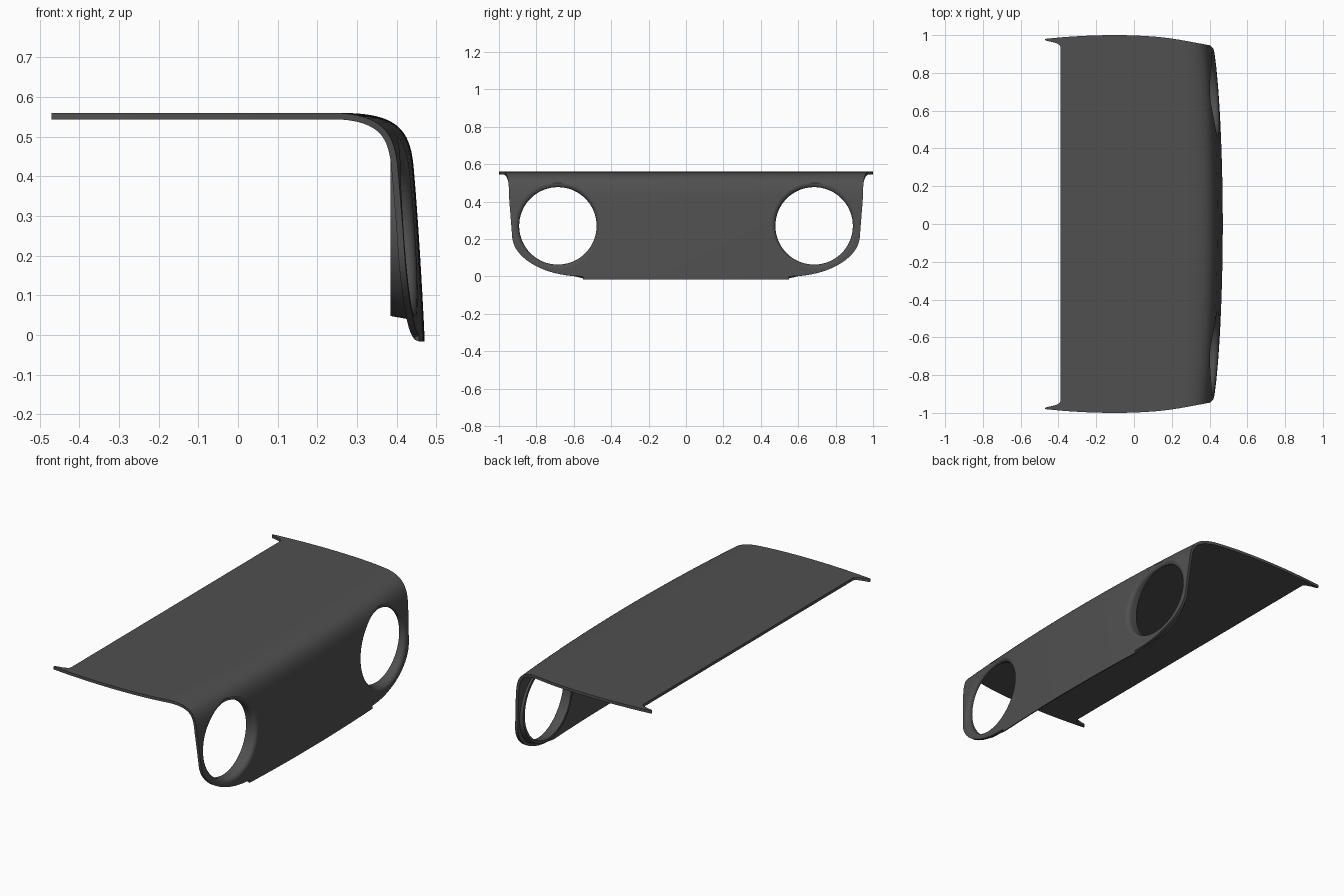
import bpy, bmesh, math
from mathutils import Vector
from mathutils.geometry import interpolate_bezier

if "Cube" in bpy.data.objects:
    bpy.data.objects.remove(bpy.data.objects["Cube"])

mat = bpy.data.materials.new("dark_grey")
mat.diffuse_color = (0.08, 0.08, 0.08, 1)
mat.use_nodes = True
mat.node_tree.nodes["Principled BSDF"].inputs["Base Color"].default_value = mat.diffuse_color

HOLE_Y, HOLE_Z, HOLE_R, RIM_R = 0.685, 0.27, 0.207, 0.23


def clamp(v):
    return max(0.0, min(1.0, v))


def bow(x, y):
    # front bends back toward both ends
    k = clamp((x - 0.1) / 0.3)
    return 0.045 * y * y * k * k * (3 - 2 * k)


def half_width(x, z):
    if z >= 0.42:
        d = (x + 0.1) / 0.52
        return 1 - 0.05 * d * d if x > -0.1 else 1 - 0.02 * ((x + 0.1) / 0.37) ** 2
    if z >= 0.22:
        return 0.93 + 0.016 * (z - 0.22) / 0.2
    return 0.55 + 0.38 * math.sqrt(max(0, 1 - ((0.22 - z) / 0.22) ** 2))


# side profile: flat top, rounded shoulder, leaning front
def bez(pts, n):
    return [(p.x, p.y) for p in interpolate_bezier(*[Vector((a, b, 0)) for a, b in pts], n)]


profile = [(-0.39 + 0.65 * i / 20, 0.56) for i in range(20)]
profile += bez([(0.26, 0.56), (0.40, 0.56), (0.435, 0.52), (0.443, 0.42)], 20)
front = bez([(0.443, 0.42), (0.452, 0.32), (0.463, 0.15), (0.47, 0.0)], 200)
profile += [front[round(199 * (1 - (1 - i / 30) ** 2))] for i in range(1, 31)]


def front_x(y, z):
    for (x0, z0), (x1, z1) in zip(profile, profile[1:]):
        if z1 <= z <= z0 and z0 > z1:
            x = x0 + (x1 - x0) * (z0 - z) / (z0 - z1)
            return x - bow(x, y)
    return profile[-1][0] - bow(0.47, y)


def make_object(name, bm):
    me = bpy.data.meshes.new(name)
    bm.to_mesh(me)
    bm.free()
    me.materials.append(mat)
    ob = bpy.data.objects.new(name, me)
    bpy.context.collection.objects.link(ob)
    return ob


def activate(ob):
    bpy.ops.object.select_all(action='DESELECT')
    ob.select_set(True)
    bpy.context.view_layer.objects.active = ob


# main sheet with swept corner tips on the back edge
half = [0.94 * i / 22 for i in range(23)] + [0.94 + 0.06 * i / 10 for i in range(1, 11)]
cols = [-t for t in reversed(half[1:])] + half
bm = bmesh.new()
grid = []
for x, z in profile:
    row = []
    for t in cols:
        tip = 0.08 * clamp((abs(t) - 0.95) / 0.04) ** 2 * clamp((-0.15 - x) / 0.24)
        xx = x - tip
        y = t * half_width(xx, z)
        row.append(bm.verts.new((xx - bow(x, y), y, z)))
    grid.append(row)
for a, b in zip(grid, grid[1:]):
    for j in range(len(cols) - 1):
        bm.faces.new((a[j], b[j], b[j + 1], a[j + 1]))
panel = make_object("panel", bm)
activate(panel)
sol = panel.modifiers.new("thickness", 'SOLIDIFY')
sol.thickness = 0.016
sol.offset = -1
bpy.ops.object.modifier_apply(modifier=sol.name)

# round openings
for s in (-1, 1):
    bpy.ops.mesh.primitive_cylinder_add(vertices=72, radius=RIM_R, depth=0.3,
                                        location=(0.46, s * HOLE_Y, HOLE_Z),
                                        rotation=(0, math.pi / 2, 0))
    cutter = bpy.context.object
    cutter.hide_render = True
    activate(panel)
    mod = panel.modifiers.new("opening", 'BOOLEAN')
    mod.operation = 'DIFFERENCE'
    mod.solver = 'EXACT'
    mod.object = cutter
    bpy.ops.object.modifier_apply(modifier=mod.name)
    bpy.data.objects.remove(cutter, do_unlink=True)
activate(panel)
bpy.ops.object.shade_smooth_by_angle(angle=math.radians(40))

# rounded rims with short sleeves behind each opening
N = 72
for s, name in ((-1, "opening_rim_front"), (1, "opening_rim_back")):
    bm = bmesh.new()
    rings = []
    for i in range(N):
        a = 2 * math.pi * i / N
        c, sn = math.cos(a), math.sin(a)
        xf = front_x(HOLE_Y + RIM_R * c, HOLE_Z + RIM_R * sn)
        drop = min(0.025, (xf - 0.385) * 0.7)
        sec = []
        for k in range(7):
            q = math.pi / 2 * k / 6
            sec.append((RIM_R - (RIM_R - HOLE_R) * math.sin(q), xf - drop * (1 - math.cos(q))))
        sec += [(HOLE_R, 0.385), (0.222, 0.385), (RIM_R + 0.001, xf - 0.012)]
        rings.append([bm.verts.new((x, s * (HOLE_Y + r * c), HOLE_Z + r * sn)) for r, x in sec])
    M = len(rings[0])
    for i in range(N):
        p, q = rings[i], rings[(i + 1) % N]
        for k in range(M):
            bm.faces.new((p[k], q[k], q[(k + 1) % M], p[(k + 1) % M]))
    bmesh.ops.recalc_face_normals(bm, faces=bm.faces)
    rim = make_object(name, bm)
    activate(rim)
    bpy.ops.object.shade_smooth_by_angle(angle=math.radians(40))
